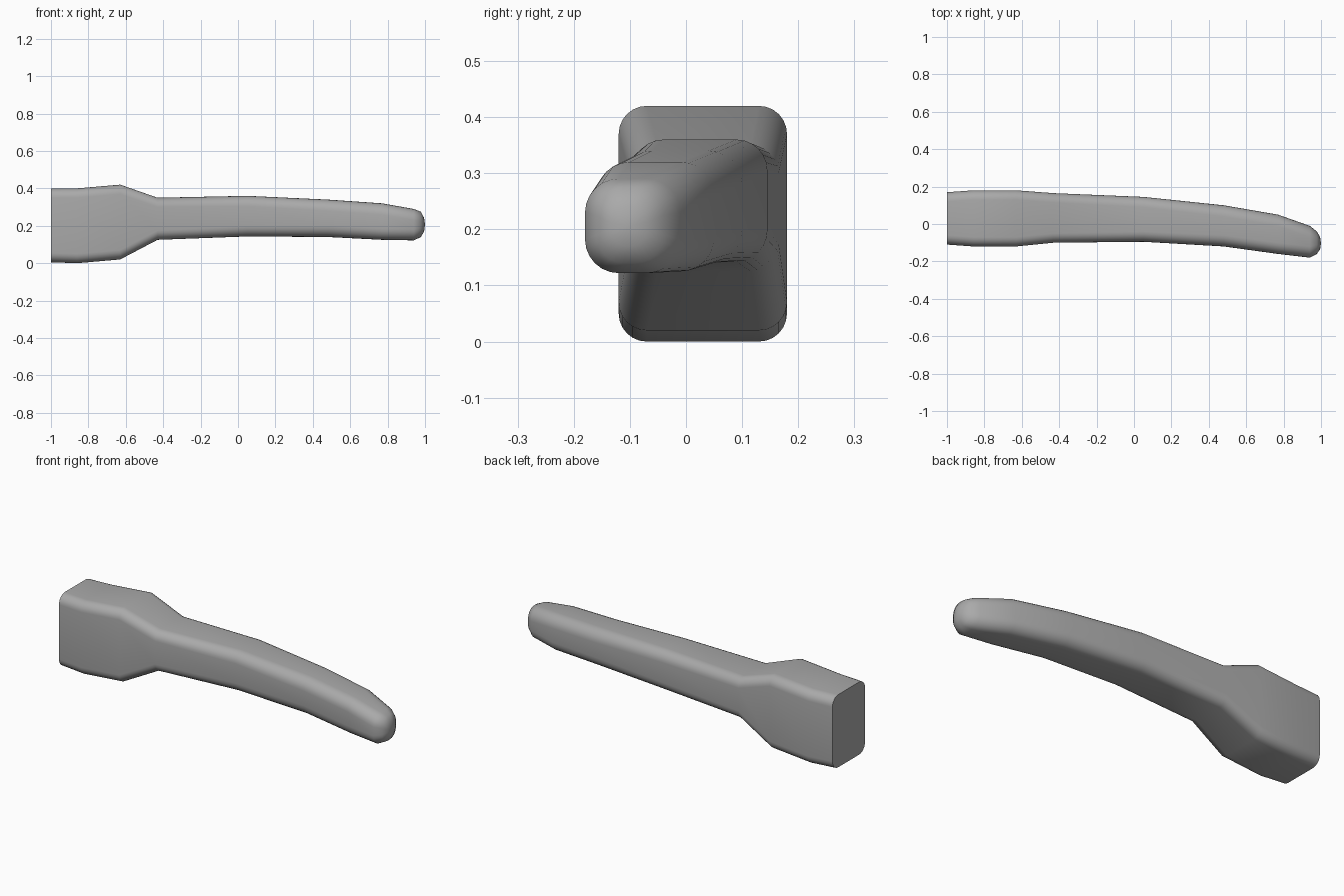
import bpy, bmesh, math

cube = bpy.data.objects.get("Cube")
if cube:
    bpy.data.objects.remove(cube, do_unlink=True)

grey = bpy.data.materials.new("mid_grey")
grey.use_nodes = True
colour = (0.4, 0.4, 0.4, 1)
grey.diffuse_color = colour
grey.node_tree.nodes["Principled BSDF"].inputs["Base Color"].default_value = colour

CORNER_STEPS = 6


def rounded_section(bm, x, y0, y1, z0, z1, r):
    """Ring of vertices: a rounded rectangle across the handle."""
    ring = []
    corners = [(y1 - r, z1 - r), (y0 + r, z1 - r), (y0 + r, z0 + r), (y1 - r, z0 + r)]
    for i, (cy, cz) in enumerate(corners):
        for s in range(CORNER_STEPS + 1):
            a = math.pi / 2 * (i + s / CORNER_STEPS)
            ring.append(bm.verts.new((x, cy + r * math.cos(a), cz + r * math.sin(a))))
    return ring


# Sections along the handle: x, y min, y max, z min, z max, corner radius
sections = [
    (-1.00, -0.11, 0.17, 0.005, 0.40, 0.05),
    (-0.86, -0.12, 0.18, 0.00, 0.40, 0.05),
    (-0.63, -0.12, 0.18, 0.02, 0.42, 0.05),
    (-0.43, -0.10, 0.165, 0.125, 0.35, 0.05),
    (0.05, -0.095, 0.145, 0.143, 0.36, 0.055),
    (0.48, -0.12, 0.10, 0.14, 0.34, 0.06),
    (0.77, -0.16, 0.05, 0.125, 0.32, 0.06),
    (0.94, -0.18, -0.01, 0.122, 0.29, 0.06),
    (0.978, -0.16, -0.04, 0.14, 0.275, 0.05),
    (0.995, -0.135, -0.07, 0.17, 0.242, 0.03),
]

# Lofted body, flat butt and rounded tip
bm = bmesh.new()
rings = [rounded_section(bm, *s) for s in sections]
n = len(rings[0])
for a, b in zip(rings, rings[1:]):
    for i in range(n):
        j = (i + 1) % n
        bm.faces.new((a[i], a[j], b[j], b[i]))
bm.faces.new(rings[0])
tip = bm.verts.new((1.0, -0.103, 0.206))
for i in range(n):
    bm.faces.new((rings[-1][i], rings[-1][(i + 1) % n], tip))
bmesh.ops.recalc_face_normals(bm, faces=bm.faces)
mesh = bpy.data.meshes.new("curved_handle")
bm.to_mesh(mesh)
bm.free()
mesh.materials.append(grey)

handle = bpy.data.objects.new("curved_handle", mesh)
bpy.context.collection.objects.link(handle)
bpy.context.view_layer.objects.active = handle
handle.select_set(True)
bpy.ops.object.shade_smooth_by_angle(angle=math.radians(50))
